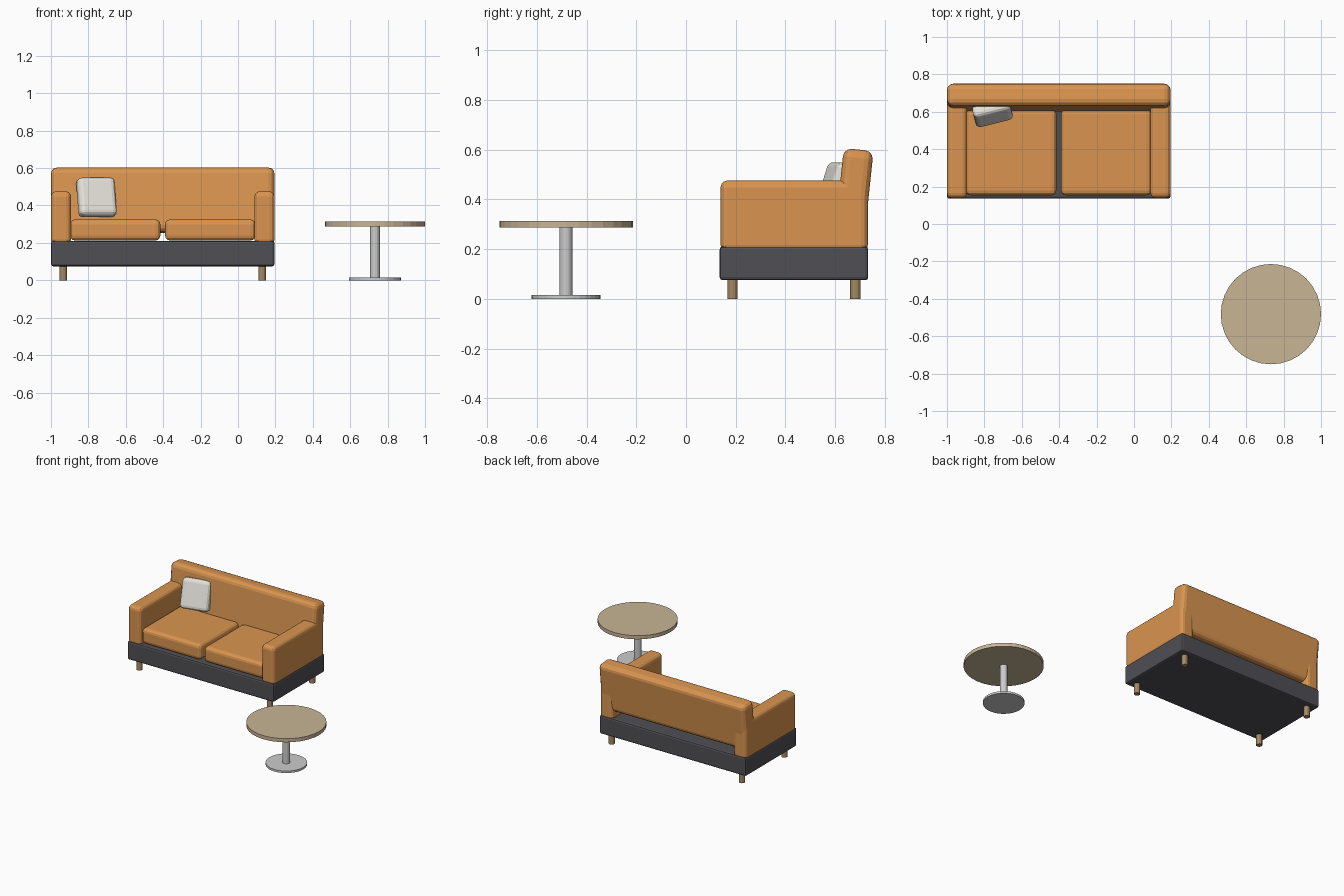
import bpy
from math import radians

if "Cube" in bpy.data.objects:
    bpy.data.objects.remove(bpy.data.objects["Cube"])


def material(name, rgb):
    m = bpy.data.materials.new(name)
    m.diffuse_color = (*rgb, 1)
    m.use_nodes = True
    m.node_tree.nodes["Principled BSDF"].inputs["Base Color"].default_value = m.diffuse_color
    return m


ORANGE = material("orange_fabric", (0.70, 0.30, 0.08))
DARK = material("dark_base", (0.08, 0.08, 0.09))
CREAM = material("cream_fabric", (0.78, 0.76, 0.70))
WOOD = material("leg_wood", (0.38, 0.25, 0.13))
PALE = material("table_wood", (0.58, 0.46, 0.30))


def box(name, center, size, bevel, mat, rot=(0, 0, 0), segments=3):
    bpy.ops.mesh.primitive_cube_add(size=1, location=center)
    ob = bpy.context.object
    ob.name = name
    ob.scale = size
    bpy.ops.object.transform_apply(location=False, rotation=False, scale=True)
    ob.rotation_euler = [radians(a) for a in rot]
    ob.data.materials.append(mat)
    mod = ob.modifiers.new("rounded_edges", 'BEVEL')
    mod.width = bevel
    mod.segments = segments
    return ob


def cylinder(name, x, y, z0, z1, radius, sides, mat=None):
    bpy.ops.mesh.primitive_cylinder_add(vertices=sides, radius=radius, depth=z1 - z0,
                                        location=(x, y, (z0 + z1) / 2))
    ob = bpy.context.object
    ob.name = name
    if mat:
        ob.data.materials.append(mat)
    return ob


CX = -0.4025  # sofa centre line

# sofa frame and tilted backrest
box("sofa_base", (CX, 0.434, 0.143), (1.195, 0.597, 0.136), 0.012, DARK, segments=2)
box("backrest", (CX, 0.676, 0.428), (1.195, 0.12, 0.346), 0.033, ORANGE, rot=(-6, 0, 0))

# mirrored arms, seat cushions and legs
for side, s in (("left", -1), ("right", 1)):
    box(f"{side}_arm", (CX + s * 0.544, 0.435, 0.333), (0.107, 0.592, 0.285), 0.027, ORANGE)
    box(f"{side}_seat_cushion", (CX + s * 0.254, 0.384, 0.269), (0.482, 0.462, 0.113), 0.026, ORANGE)
    for end, y in (("front", 0.187), ("back", 0.681)):
        cylinder(f"{end}_{side}_leg", CX + s * 0.532, y, 0, 0.08, 0.021, 12, WOOD)

# throw pillow leaning on the backrest
box("throw_pillow", (-0.757, 0.597, 0.443), (0.205, 0.075, 0.212), 0.025, CREAM, rot=(-18, 0, 14))

# round pedestal table
TX, TY = 0.732, -0.482
cylinder("table_top", TX, TY, 0.287, 0.314, 0.268, 32, PALE)
cylinder("table_stem", TX, TY, 0.01, 0.29, 0.026, 16)
cylinder("table_foot", TX, TY, 0, 0.015, 0.139, 32)
